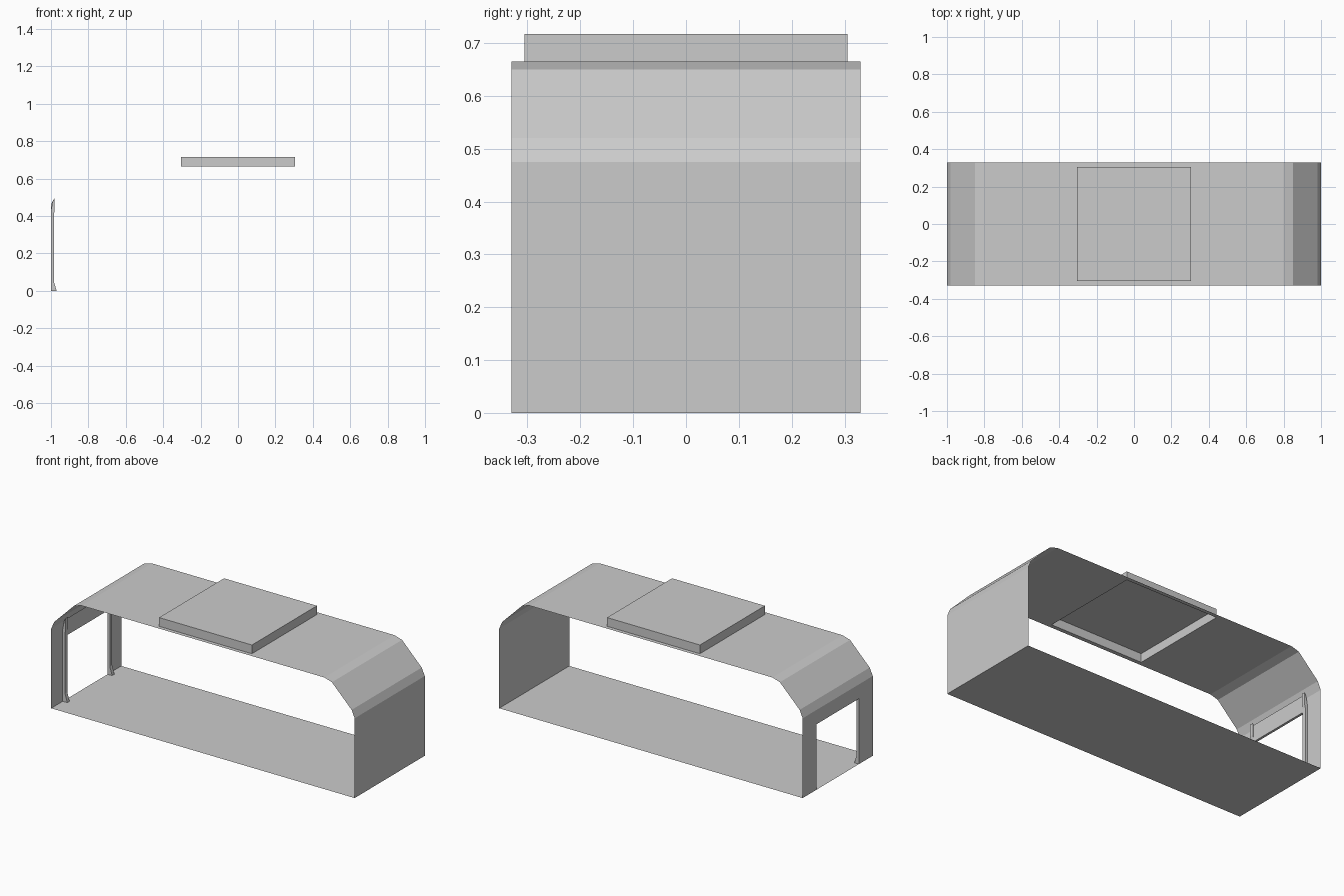
import bpy
import bmesh

cube = bpy.data.objects.get("Cube")
if cube:
    bpy.data.objects.remove(cube, do_unlink=True)

grey = bpy.data.materials.new("plain grey")
grey.use_nodes = True
colour = (0.6, 0.6, 0.6, 1)
grey.diffuse_color = colour
grey.node_tree.nodes["Principled BSDF"].inputs["Base Color"].default_value = colour


def finish(name, bm):
    mesh = bpy.data.meshes.new(name)
    bm.to_mesh(mesh)
    bm.free()
    mesh.materials.append(grey)
    obj = bpy.data.objects.new(name, mesh)
    bpy.context.collection.objects.link(obj)
    return obj


def sweep(name, profile, stations, keep=lambda c: True, capped=False):
    """Sweep a closed x-z profile along y, keeping faces that pass the rule."""
    bm = bmesh.new()
    rings = [[bm.verts.new((x, y, z)) for x, z in profile] for y in stations]
    n = len(profile)
    for a, b in zip(rings, rings[1:]):
        for i in range(n):
            j = (i + 1) % n
            quad = (a[i], a[j], b[j], b[i])
            if keep(sum((v.co for v in quad), a[0].co * 0) / 4):
                bm.faces.new(quad)
    if capped:
        bm.faces.new(rings[0][::-1])
        bm.faces.new(rings[-1])
    bmesh.ops.recalc_face_normals(bm, faces=bm.faces)
    return finish(name, bm)


W = 0.33          # half width of the body
HATCH = 0.306     # half size of the roof hatch
DOOR, DOOR_TOP = 0.2, 0.39
ROOF = 0.665

# Body: thin open-ended sheet with a roof hole and an end doorway
half = [(HATCH, ROOF), (0.8, ROOF), (0.85, 0.65), (0.98, 0.52),
        (1, 0.475), (1, DOOR_TOP), (1, 0)]
outline = half + [(-x, z) for x, z in reversed(half)]


def solid(c):
    in_hatch = c.z > 0.66 and abs(c.x) < HATCH and abs(c.y) < HATCH
    in_door = c.x < -0.99 and c.z < DOOR_TOP and abs(c.y) < DOOR
    return not (in_hatch or in_door)


sweep("body_shell", outline, [-W, -HATCH, -DOOR, DOOR, HATCH, W], solid)

# Raised roof hatch, open underneath
bm = bmesh.new()
bmesh.ops.create_cube(bm, size=1)
for v in bm.verts:
    v.co = (v.co.x * 2 * HATCH, v.co.y * 2 * HATCH, ROOF + (v.co.z + 0.5) * 0.052)
bottom = [f for f in bm.faces if f.normal.z < -0.5]
bmesh.ops.delete(bm, geom=bottom, context="FACES_ONLY")
finish("roof_hatch", bm)

# Door jambs with flared feet, one each side
jamb = [(-1, 0), (-0.97, 0), (-0.974, 0.015), (-0.985, 0.05), (-0.985, 0.41),
        (-0.98, 0.43), (-0.98, 0.5), (-0.99, 0.48), (-1, 0.43)]
for side, name in ((1, "left_door_jamb"), (-1, "right_door_jamb")):
    sweep(name, jamb, sorted((side * DOOR, side * 0.222)), capped=True)

# Lintel above the doorway
lintel = [(-1, DOOR_TOP), (-0.986, DOOR_TOP), (-0.986, 0.49), (-1, 0.46)]
sweep("door_lintel", lintel, [-DOOR, DOOR], capped=True)
